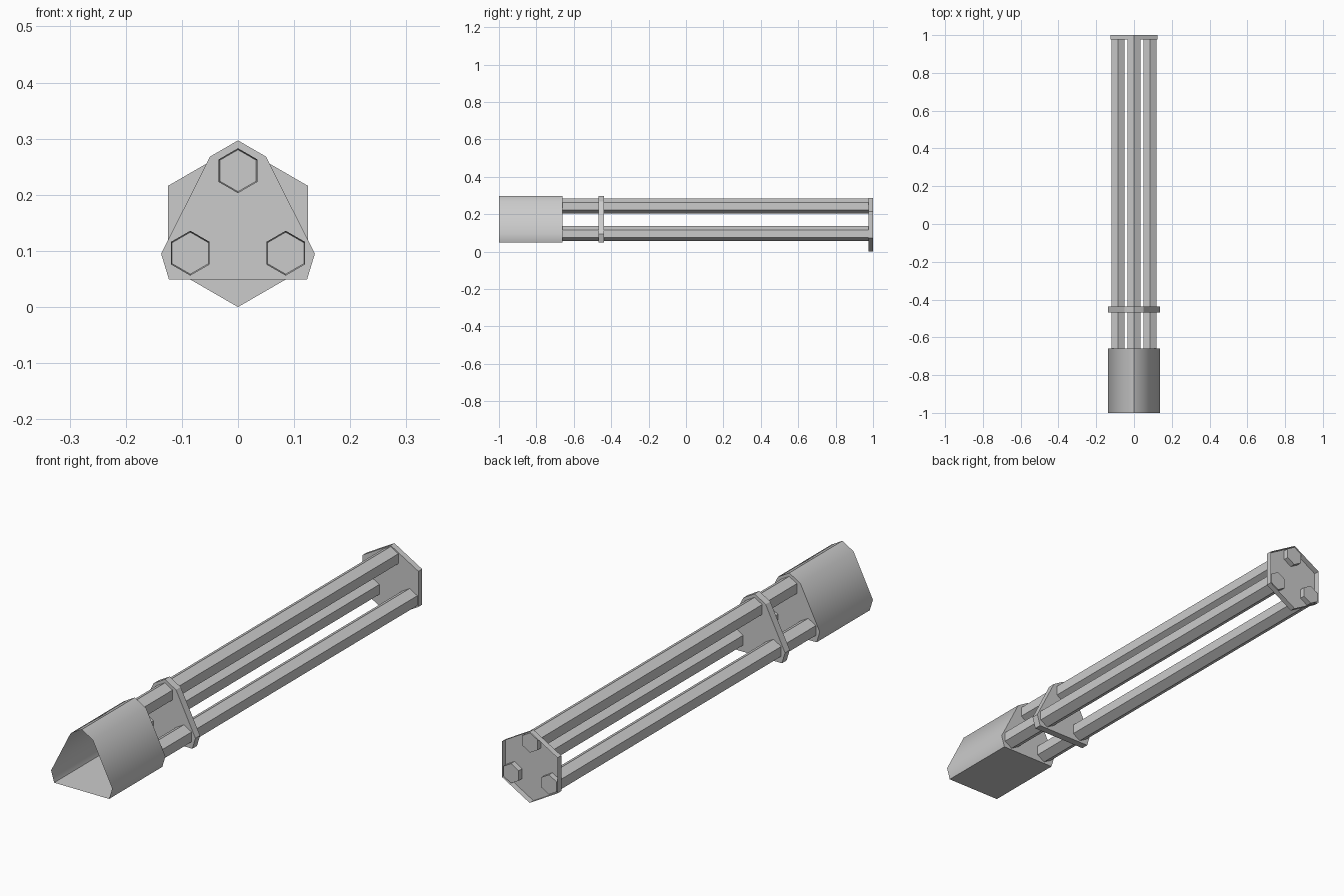
import bpy, bmesh, math

if "Cube" in bpy.data.objects:
    bpy.data.objects.remove(bpy.data.objects["Cube"])


def hexagon(cx, cz, r):
    return [(cx + r * math.sin(k * math.pi / 3), cz + r * math.cos(k * math.pi / 3))
            for k in range(6)]


def prism(name, profile, y0, y1, open_front=False, open_back=False, bore=0, smooth=0):
    """Extrude an x/z profile along y, optionally leaving an end open or sinking a conical bore."""
    bm = bmesh.new()
    front = [bm.verts.new((x, y0, z)) for x, z in profile]
    back = [bm.verts.new((x, y1, z)) for x, z in profile]
    n = len(profile)
    for i in range(n):
        j = (i + 1) % n
        bm.faces.new((front[i], front[j], back[j], back[i]))
    caps = [bm.faces.new(front), bm.faces.new(back[::-1])]
    bmesh.ops.recalc_face_normals(bm, faces=bm.faces)
    if bore:
        tip = bmesh.ops.poke(bm, faces=[caps[0]])["verts"][0]
        tip.co.y += bore
    elif open_front:
        bmesh.ops.delete(bm, geom=[caps[0]], context='FACES_ONLY')
    if open_back:
        bmesh.ops.delete(bm, geom=[caps[1]], context='FACES_ONLY')
    mesh = bpy.data.meshes.new(name)
    bm.to_mesh(mesh)
    bm.free()
    obj = bpy.data.objects.new(name, mesh)
    bpy.context.collection.objects.link(obj)
    if smooth:
        bpy.ops.object.select_all(action='DESELECT')
        obj.select_set(True)
        bpy.context.view_layer.objects.active = obj
        bpy.ops.object.shade_smooth_by_angle(angle=math.radians(smooth))
    return obj


# Rounded triangle outline shared by the shroud and the clamp plate
half = [(0.05, 0.268), (0.137, 0.095), (0.123, 0.049)]
triangle = [(0, 0.297)] + half + [(-x, z) for x, z in reversed(half)]

# Hollow muzzle shroud, open to the front
prism("muzzle_shroud", triangle, -1.0, -0.66, open_front=True, smooth=50)

# Clamp plate holding the barrels together
prism("clamp_plate", triangle, -0.468, -0.438)

# Hexagonal rear mount, a shallow tray open to the back
prism("rear_mount", hexagon(0, 0.144, 0.144), 0.976, 1.0, open_back=True)

# Three hexagonal barrels with tapered bores
for i, (x, z) in enumerate([(0, 0.243), (-0.085, 0.096), (0.085, 0.096)]):
    prism(f"barrel_{i + 1}", hexagon(x, z, 0.04), -0.68, 0.998, bore=0.3)
